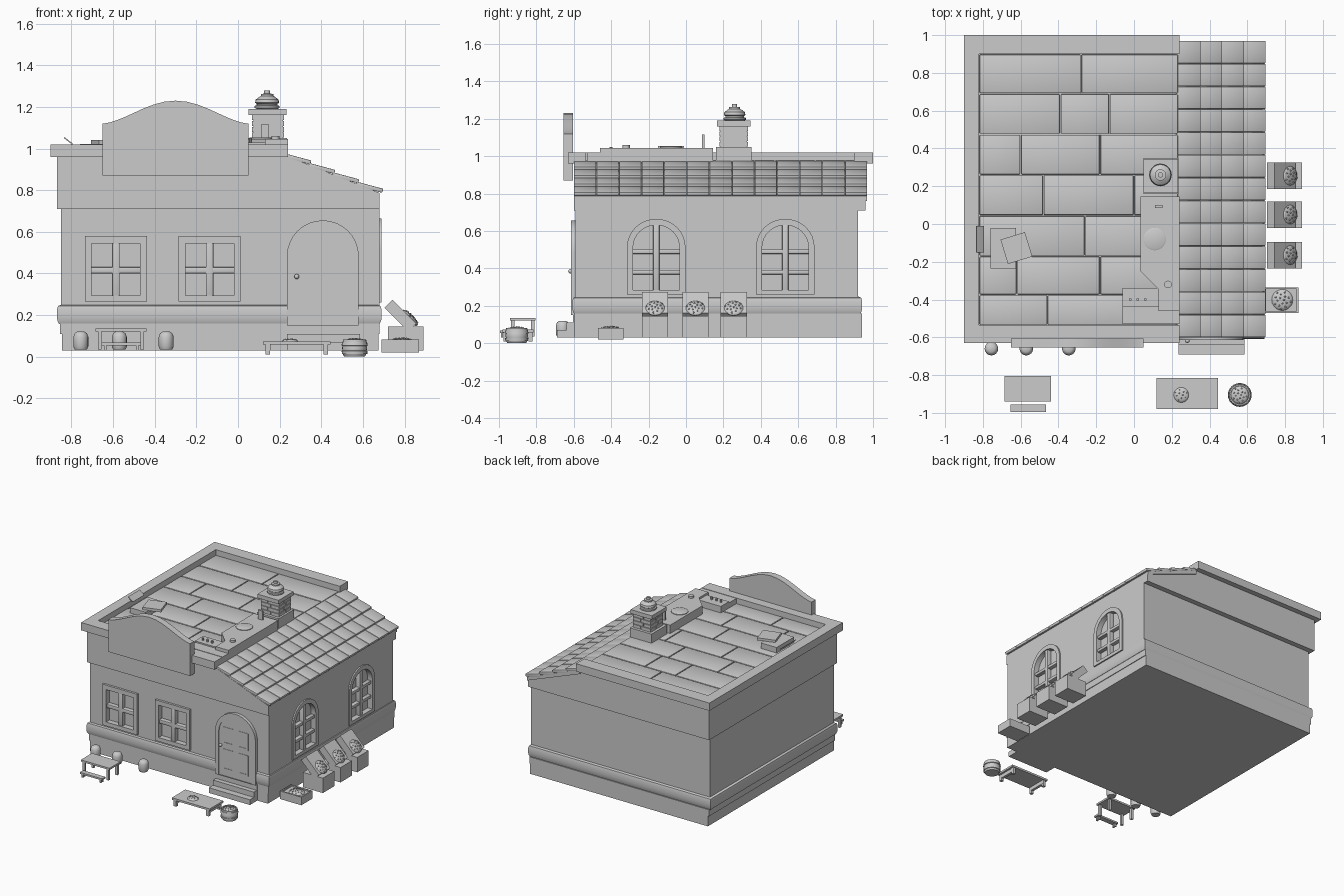
import bpy, bmesh, math, random
from mathutils import Matrix, Vector

if "Cube" in bpy.data.objects:
    bpy.data.objects.remove(bpy.data.objects["Cube"])
random.seed(3)


def finish(name, bm, smooth=False):
    bmesh.ops.recalc_face_normals(bm, faces=bm.faces)
    me = bpy.data.meshes.new(name)
    bm.to_mesh(me)
    bm.free()
    ob = bpy.data.objects.new(name, me)
    bpy.context.collection.objects.link(ob)
    bpy.ops.object.select_all(action='DESELECT')
    ob.select_set(True)
    bpy.context.view_layer.objects.active = ob
    if smooth:
        bpy.ops.object.shade_smooth_by_angle(angle=math.radians(40))
    return ob


def add_box(bm, x0, x1, y0, y1, z0, z1, rot=None):
    m = Matrix.Translation(((x0 + x1) / 2, (y0 + y1) / 2, (z0 + z1) / 2))
    if rot:
        m = m @ Matrix.Rotation(math.radians(rot[1]), 4, rot[0])
    bmesh.ops.create_cube(bm, size=1, matrix=m @ Matrix.Diagonal((x1 - x0, y1 - y0, z1 - z0, 1)))


def boxes(name, *items, bevel=0):
    bm = bmesh.new()
    for i in items:
        add_box(bm, *i)
    if bevel:
        bmesh.ops.bevel(bm, geom=bm.edges[:], offset=bevel, segments=2, affect='EDGES', profile=0.5)
    return finish(name, bm, bevel > 0)


# plane maps: (u, v, depth) to world
PLANES = {'front': lambda u, v, d: (u, d, v), 'right': lambda u, v, d: (d, u, v), 'top': lambda u, v, d: (u, v, d)}


def prism(name, plane, pts, a, b, inner=None):
    """Extruded profile; with inner, a ring-shaped frame."""
    bm, f, n = bmesh.new(), PLANES[plane], len(pts)
    loops = [[bm.verts.new(f(u, v, d)) for u, v in p] for p in ([pts, inner] if inner else [pts]) for d in (a, b)]
    pairs = [(0, 1)] if not inner else [(0, 1), (2, 3), (0, 2), (1, 3)]
    for i, j in pairs:
        for k in range(n):
            q = (k + 1) % n
            bm.faces.new((loops[i][k], loops[i][q], loops[j][q], loops[j][k]))
    if not inner:
        bm.faces.new(loops[0])
        bm.faces.new(loops[1])
    return finish(name, bm, True)


def lathe(name, profile, x, y, n=20):
    bm = bmesh.new()
    rings = [[bm.verts.new((x + r * math.cos(math.tau * k / n), y + r * math.sin(math.tau * k / n), z))
              for k in range(n)] for r, z in profile]
    for a, b in zip(rings, rings[1:]):
        for k in range(n):
            bm.faces.new((a[k], a[(k + 1) % n], b[(k + 1) % n], b[k]))
    bm.faces.new(rings[0])
    bm.faces.new(rings[-1])
    return finish(name, bm, True)


def pile(name, loc, r, tilt=0, count=16):
    """Round heap: shallow dome with small lumps."""
    bm = bmesh.new()
    m = Matrix.Translation(loc) @ Matrix.Rotation(math.radians(tilt), 4, 'Y')
    bmesh.ops.create_uvsphere(bm, u_segments=20, v_segments=8, radius=r, matrix=m @ Matrix.Diagonal((1, 1, .3, 1)))
    for k in range(count):
        q, a = r * .88 * math.sqrt((k + .5) / count), k * 2.4
        p = Vector((q * math.cos(a), q * math.sin(a), .3 * math.sqrt(r * r - q * q)))
        bmesh.ops.create_icosphere(bm, subdivisions=1, radius=r * .1, matrix=m @ Matrix.Translation(p))
    return finish(name, bm, True)


def arch(u0, u1, v0, v1, rise, n=16):
    c, r = (u0 + u1) / 2, (u1 - u0) / 2
    return [(u0, v0), (u1, v0)] + [(c + r * math.cos(math.pi * k / n), v1 - rise + rise * math.sin(math.pi * k / n))
                                   for k in range(n + 1)]


def rect(u0, u1, v0, v1):
    return [(u0, v0), (u1, v0), (u1, v1), (u0, v1)]


def cut(target, cutter):
    mod = target.modifiers.new('cut', 'BOOLEAN')
    mod.operation, mod.object, mod.solver = 'DIFFERENCE', cutter, 'EXACT'
    bpy.context.view_layer.objects.active = target
    bpy.ops.object.modifier_apply(modifier='cut')
    bpy.data.objects.remove(cutter)


# Walls, foundation and moulded band
boxes('foundation', (-.845, .675, -.6, .94, .03, .11))
boxes('plinth', (-.855, .68, -.6, .94, .11, .16))
wall = boxes('wall', (-.85, .68, -.59, .92, .15, .72))
bm = bmesh.new()
prev = None
for off, z in [(0, .155), (.012, .16), (.018, .175), (.02, .195), (.02, .225), (.015, .243), (0, .25)]:
    x0, x1, y0, y1 = -.85 - off, .67 + off, -.588 - off, .922 + off
    ring = [bm.verts.new(p) for p in ((x0, y0, z), (x1, y0, z), (x1, y1, z), (x0, y1, z))]
    for k in range(4):
        if prev:
            bm.faces.new((prev[k], prev[(k + 1) % 4], ring[(k + 1) % 4], ring[k]))
    prev = ring
finish('wall_band', bm, True)
prism('upper_wall', 'front', [(-.87, .71), (.68, .71), (.68, .785), (.235, .96), (-.87, .96)], -.6, .96)

# Flat roof: parapet on three sides and paving slabs
boxes('parapet', (-.9, -.82, -.63, 1, .96, 1.02), (-.82, .24, -.63, -.535, .96, 1.02), (-.82, .24, .9, 1, .96, 1.02))
rows = [.9, .69, .475, .26, .045, -.17, -.375, -.535]
joints = [[-.28], [-.39, -.13], [-.6, -.18], [-.48, 0], [-.26], [-.62, -.18], [-.46]]
slabs = []
for top, low, js in zip(rows, rows[1:], joints):
    xs = [-.82] + js + [.235]
    slabs += [(a + .003, b - .003, low + .003, top - .003, .95, .98) for a, b in zip(xs, xs[1:])]
boxes('roof_slabs', *slabs, bevel=.004)

# Sloped tile roof
tiles = []
for i in range(4):
    for j in range(13):
        x, y = .287 + .115 * i, -.6 + .1208 * (j + .5)
        z = .97 - .393 * (x - .235)
        tiles.append((x - .065, x + .065, y - .059, y + .059, z - .01, z + .01, ('Y', 15)))
boxes('roof_tiles', *tiles, bevel=.003)
prism('roof_underlay', 'front', [(.23, .93), (.68, .76), (.68, .787), (.23, .965)], -.598, .968)

# Curved blank sign board
top = [(-.3 + .35 * math.cos(math.pi * k / 20), 0) for k in range(21)]
top = [(x, 1.12 + .11 * (.5 + .5 * math.cos(math.pi * (x + .3) / .35)) ** .8) for x, _ in top]
prism('sign_board', 'front', [(-.65, .87), (.05, .87)] + top, -.655, -.605)

# Front windows
for x in (-.735, -.285):
    x1 = x + .297
    cut(wall, boxes('cutter', (x + .01, x1 - .01, -.7, -.55, .275, .57)))
    prism('front_window_frame', 'front', rect(x, x1, .265, .58), -.607, -.55,
          rect(x + .032, x1 - .032, .295, .545))
    c = (x + x1) / 2
    boxes('front_window_bars', (c - .018, c + .018, -.6, -.55, .28, .56), (x + .02, x1 - .02, -.598, -.55, .4, .43), bevel=.006)
    boxes('front_window_glass', (x + .02, x1 - .02, -.565, -.545, .28, .56))

# Arched side windows
for y in (-.315, .375):
    y1 = y + .312
    cut(wall, prism('cutter', 'right', arch(y + .01, y1 - .01, .27, .655, .14), .64, .8))
    prism('side_window_frame', 'right', arch(y, y1, .26, .665, .15), .64, .69,
          arch(y + .032, y1 - .032, .285, .632, .12))
    c = (y + y1) / 2
    boxes('side_window_bars', (.64, .683, c - .017, c + .017, .27, .65),
          *[(.64, .68, y + .02, y1 - .02, z - .012, z + .012) for z in (.38, .49)], bevel=.005)
    prism('side_window_glass', 'right', arch(y + .02, y1 - .02, .27, .65, .14), .63, .65)

# Door with frame, panels, knob and steps
cut(wall, prism('cutter', 'front', arch(.245, .57, .155, .645, .155), -.7, -.555))
prism('door_frame', 'front', arch(.235, .58, .15, .655, .172), -.615, -.55, arch(.265, .55, .152, .625, .142))
prism('door_leaf', 'front', arch(.255, .56, .152, .635, .15), -.609, -.55)
for a, b in ((.3, .39), (.425, .515)):
    prism('door_panel', 'front', rect(a, b, .4, .53), -.612, -.6, rect(a + .012, b - .012, .412, .518))
    prism('door_panel', 'front', rect(a, b, .2, .36), -.612, -.6, rect(a + .012, b - .012, .212, .348))
bm = bmesh.new()
bmesh.ops.create_uvsphere(bm, u_segments=12, v_segments=8, radius=.012, matrix=Matrix.Translation((.282, -.618, .385)))
finish('door_knob', bm, True)
boxes('door_steps', (.235, .585, -.69, -.59, .03, .07), (.235, .585, -.64, -.59, .03, .11), (.235, .585, -.605, -.56, .1, .155))

# Brick chimney with turned pot
boxes('chimney_base', (.05, .235, .16, .35, .96, 1.05))
boxes('chimney_core', (.075, .215, .185, .325, 1.04, 1.17))
bricks = []
for i in range(4):
    z, s = 1.052 + i * .028, (.13, .14) if i % 2 else (.155, .165)
    for a, b in ((.07, s[0] - .003), (s[0] + .003, .22)):
        bricks += [(a, b, y, y + .012, z, z + .024) for y in (.178, .32)]
    for a, b in ((.182, s[1] + .098), (s[1] + .104, .328)):
        bricks += [(x, x + .012, a, b, z, z + .024) for x in (.068, .21)]
boxes('chimney_bricks', *bricks)
boxes('chimney_cap', (.05, .232, .165, .345, 1.16, 1.19))
lathe('chimney_pot', [(.05, 1.19), (.06, 1.195), (.06, 1.205), (.05, 1.208), (.05, 1.215), (.058, 1.22), (.055, 1.235),
                      (.035, 1.25), (.03, 1.252), (.03, 1.262), (.014, 1.264), (.014, 1.28)], .14, .26)

# Counter and clutter on the roof
prism('roof_counter', 'top', [(.035, .145), (.24, .145), (.24, -.46), (.13, -.46), (.13, -.345), (.035, -.25)], .965, 1.045)
boxes('roof_cabinet', (-.06, .24, -.53, -.34, .96, 1.02), (-.06, .13, -.44, -.34, .96, 1.03))
lathe('roof_plate', [(.06, 1.04), (.06, 1.05), (.05, 1.054)], .11, -.08)
boxes('roof_post', (.11, .15, .085, .1, 1.04, 1.115))
lathe('roof_cup', [(.02, 1.04), (.02, 1.06)], .18, -.32, 12)
for k in range(3):
    lathe('roof_peg', [(.008, 1.02), (.008, 1.05)], -.02 + .04 * k, -.4, 8)
boxes('roof_boards', (-.76, -.625, -.235, -.02, .97, 1.022), (-.69, -.555, -.195, -.06, 1.02, 1.04, ('Z', 17)),
      (-.84, -.79, -.15, -.01, 1.034, 1.04, ('Y', 38)))

# Side produce crates with tilted trays
for y in (.255, .05, -.165):
    boxes('crate_base', (.72, .89, y - .07, y + .07, .03, .145))
    c, s = (.775, .2), math.sqrt(.5)
    boxes('crate_tray', (c[0] - .075, c[0] + .085, y - .07, y + .07, c[1] - .03, c[1] + .025, ('Y', 45)))
    pile('crate_produce', (.825, y, .187), .053, 45)
boxes('low_crate', (.69, .87, -.47, -.335, .02, .072))
boxes('low_crate_rim', (.69, .87, -.47, -.46, .07, .082), (.69, .87, -.345, -.335, .07, .082),
      (.69, .7, -.46, -.345, .07, .082), (.86, .87, -.46, -.345, .07, .082))
pile('low_crate_produce', (.785, -.402, .072), .056)

# Pots along the front wall
for x in (-.755, -.57, -.345):
    lathe('wall_pot', [(.03, .035), (.036, .05), (.036, .095), (.03, .112), (.018, .12)], x, -.66, 16)


def table(name, x0, x1, y0, y1, z0, z1, t, leg):
    boxes(name, (x0, x1, y0, y1, z1 - t, z1),
          *[(x, x + leg, y, y + leg, z0, z1 - t) for x in (x0 + .012, x1 - .012 - leg) for y in (y0 + .005, y1 - .005 - leg)])


# Tables, bench and barrel in front
table('tall_table', -.685, -.44, -.94, -.805, .035, .135, .014, .018)
table('small_bench', -.655, -.465, -.995, -.955, .03, .068, .013, .012)
table('low_table', .12, .445, -.98, -.815, .01, .073, .015, .022)
boxes('low_table_end', *[(x, x + .02, -.97, -.825, .03, .06) for x in (.135, .41)])
pile('table_dish', (.25, -.905, .073), .04, 0, 10)
lathe('barrel', [(.05, 0), (.056, .012), (.061, .013), (.062, .028), (.058, .029), (.06, .042), (.058, .052), (.063, .053),
                 (.06, .07), (.057, .071), (.056, .082), (.048, .082), (.048, .074)], .56, -.905, 24)
pile('barrel_produce', (.56, -.905, .072), .048)
